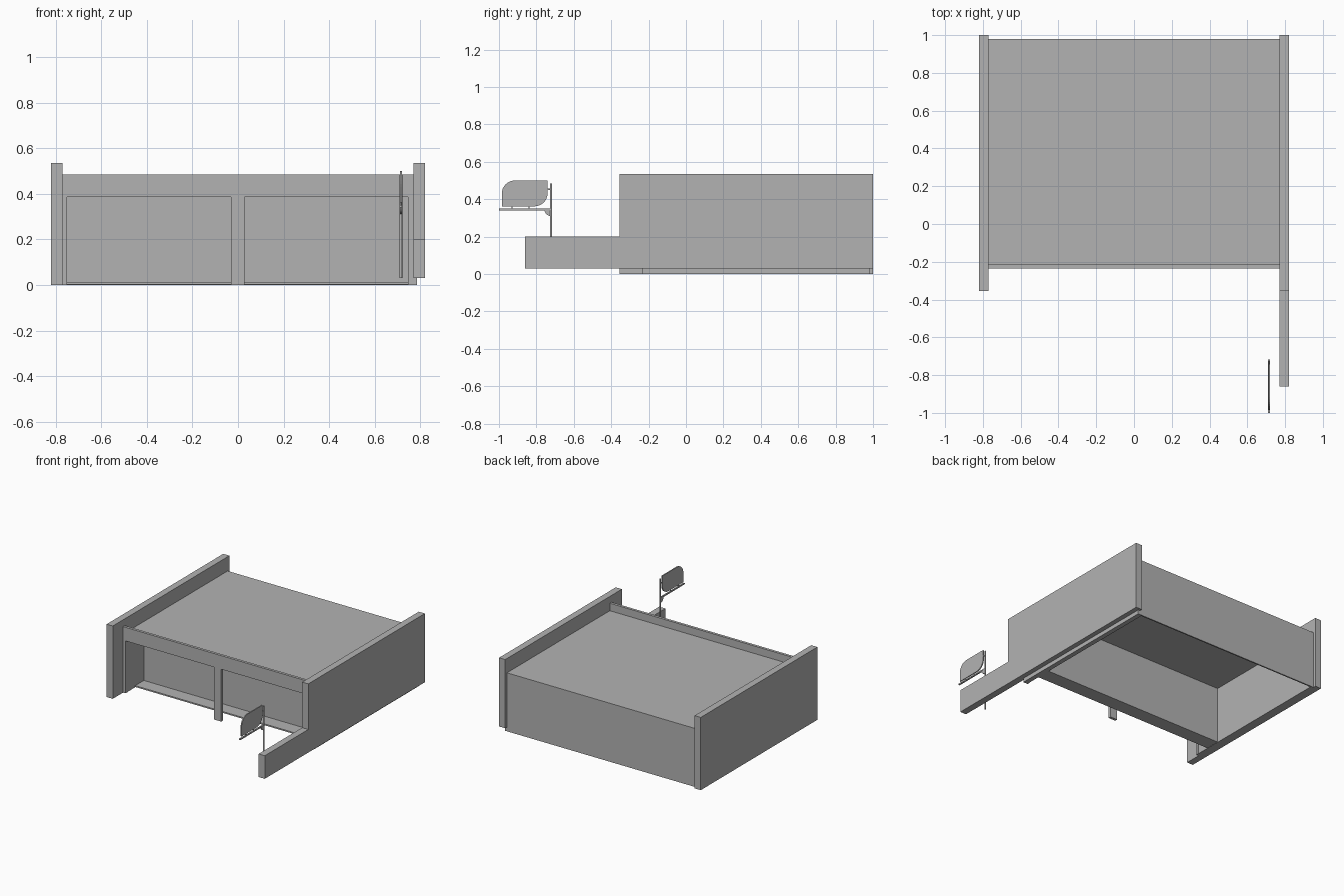
import bpy, bmesh, math

cube = bpy.data.objects.get("Cube")
if cube:
    bpy.data.objects.remove(cube, do_unlink=True)

grey = bpy.data.materials.new("plain_grey")
grey.use_nodes = True
colour = (0.45, 0.45, 0.45, 1)
grey.diffuse_color = colour
grey.node_tree.nodes["Principled BSDF"].inputs["Base Color"].default_value = colour


def finish(name, bm):
    bmesh.ops.recalc_face_normals(bm, faces=bm.faces)
    mesh = bpy.data.meshes.new(name)
    bm.to_mesh(mesh)
    bm.free()
    mesh.materials.append(grey)
    obj = bpy.data.objects.new(name, mesh)
    bpy.context.collection.objects.link(obj)
    return obj


def prism(name, outline, x0, x1):
    """Extrude a (y, z) outline from x0 to x1."""
    bm = bmesh.new()
    face = bm.faces.new([bm.verts.new((x0, y, z)) for y, z in outline])
    ext = bmesh.ops.extrude_face_region(bm, geom=[face])
    moved = [v for v in ext["geom"] if isinstance(v, bmesh.types.BMVert)]
    bmesh.ops.translate(bm, verts=moved, vec=(x1 - x0, 0, 0))
    return finish(name, bm)


def box(name, x0, x1, y0, y1, z0, z1):
    return prism(name, [(y0, z0), (y1, z0), (y1, z1), (y0, z1)], x0, x1)


def arc(cy, cz, r, start, end, steps=8):
    angles = [math.radians(start + (end - start) * i / steps) for i in range(steps + 1)]
    return [(cy + r * math.cos(a), cz + r * math.sin(a)) for a in angles]


WALL_IN, WALL_OUT = 0.77, 0.82
FRONT, STEP, BACK = -0.235, -0.355, 0.98
PARAPET = FRONT + 0.02

# Side walls, the +x one stepping down into a low garden wall
box("right_side_wall", -WALL_OUT, -WALL_IN, STEP, 1, 0, 0.535)
prism("left_side_wall", [(-0.86, 0.03), (1, 0.03), (1, 0.535), (STEP, 0.535),
                         (STEP, 0.2), (-0.86, 0.2)], WALL_IN, WALL_OUT)
box("left_wall_footing", 0.75, 0.785, FRONT, BACK, 0, 0.03)

# Inner linings, roof and back wall
for side, name in ((-1, "right_lining"), (1, "left_lining")):
    a, b = sorted((side * 0.752, side * WALL_IN))
    box(name, a, b, PARAPET, BACK - 0.01, 0.0, 0.425)
box("roof", -WALL_IN, WALL_IN, PARAPET, BACK, 0.422, 0.43)
box("back_wall", -WALL_IN, WALL_IN, BACK - 0.01, BACK, 0, 0.428)

# Front frame with two bays
box("front_lintel", -WALL_IN, WALL_IN, FRONT, PARAPET, 0.385, 0.485)
for name, x0, x1 in (("right_jamb", -WALL_IN, -0.75), ("centre_post", -0.03, 0.028),
                     ("left_jamb", 0.747, WALL_IN)):
    box(name, x0, x1, FRONT, PARAPET, 0, 0.385)

# Recessed door panel and threshold
box("door_panel", -0.752, 0.752, -0.02, -0.012, 0.005, 0.424)
box("threshold", -0.752, 0.752, -0.12, -0.012, 0.002, 0.012)

# Hanging sign on a pole
SX = 0.715
bm = bmesh.new()
bmesh.ops.create_cone(bm, cap_ends=True, segments=12, radius1=0.006, radius2=0.006, depth=0.455)
bmesh.ops.translate(bm, verts=bm.verts, vec=(SX, -0.722, 0.2575))
pole = finish("sign_pole", bm)
pole.select_set(True)
bpy.context.view_layer.objects.active = pole
bpy.ops.object.shade_smooth_by_angle(angle=math.radians(40))

R = 0.07
board = [(-0.985, 0.362)] + arc(-0.74 - R, 0.362 + R, R, -90, 0)
board += [(-0.74, 0.5)] + arc(-0.985 + R, 0.5 - R, R, 90, 180)
prism("sign_board", board, SX - 0.004, SX + 0.004)
box("sign_arm", SX - 0.005, SX + 0.005, -1, -0.722, 0.341, 0.35)
for i, y in enumerate((-0.93, -0.84)):
    box(f"sign_stud_{i + 1}", SX - 0.003, SX + 0.003, y - 0.003, y + 0.003, 0.348, 0.364)
box("sign_link", SX - 0.003, SX + 0.003, -0.742, -0.722, 0.45, 0.457)
bracket = [(-0.722, 0.345)] + arc(-0.722, 0.345, 0.035, 180, 270)
prism("sign_bracket", bracket, SX - 0.004, SX + 0.004)
